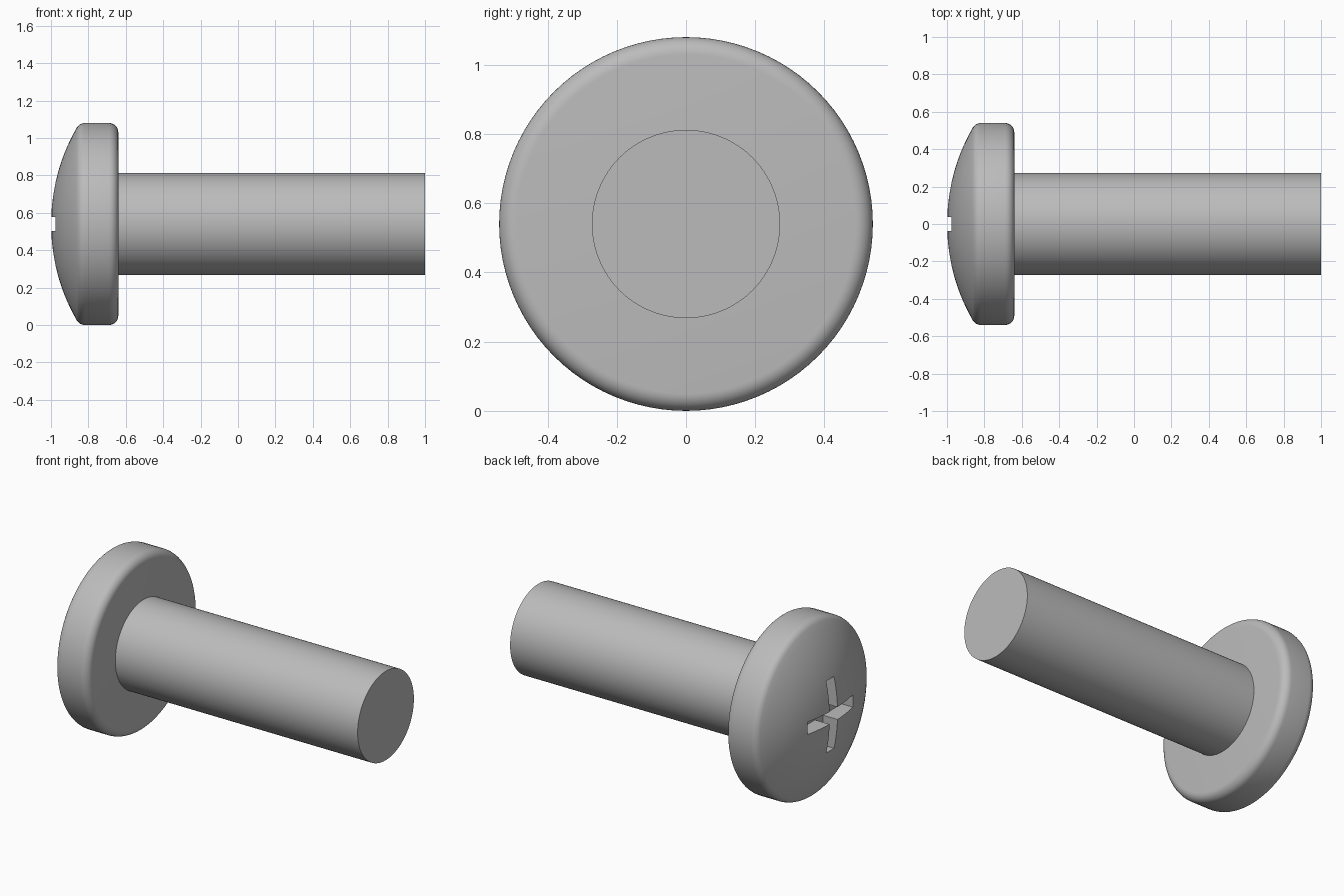
import bpy, bmesh
from math import sin, cos, pi, asin, sqrt
from mathutils import Matrix, Vector

if "Cube" in bpy.data.objects:
    bpy.data.objects.remove(bpy.data.objects["Cube"], do_unlink=True)

HEAD_R, SHAFT_R = 0.54, 0.272
FRONT, SEAT, TIP = -1.0, -0.64, 1.0
DOME_R, FILLET = 1.03, 0.05
SEGMENTS = 96

steel = bpy.data.materials.new("plain_grey_steel")
steel.use_nodes = True
grey = (0.5, 0.5, 0.5, 1)
steel.diffuse_color = grey
steel.node_tree.nodes["Principled BSDF"].inputs["Base Color"].default_value = grey


def finish(name, bm):
    bmesh.ops.recalc_face_normals(bm, faces=bm.faces)
    mesh = bpy.data.meshes.new(name)
    bm.to_mesh(mesh)
    bm.free()
    mesh.materials.append(steel)
    obj = bpy.data.objects.new(name, mesh)
    bpy.context.collection.objects.link(obj)
    return obj


def select(obj):
    bpy.ops.object.select_all(action='DESELECT')
    obj.select_set(True)
    bpy.context.view_layer.objects.active = obj


def lathe(name, profile):
    """Turn (x, radius) points about the x axis through z = HEAD_R."""
    bm = bmesh.new()
    verts = [bm.verts.new((x, 0, HEAD_R + r)) for x, r in profile]
    edges = [bm.edges.new(pair) for pair in zip(verts, verts[1:])]
    bmesh.ops.spin(bm, geom=verts + edges, cent=(0, 0, HEAD_R), axis=(1, 0, 0),
                   angle=2 * pi, steps=SEGMENTS, use_merge=True)
    bmesh.ops.remove_doubles(bm, verts=bm.verts, dist=1e-5)
    return finish(name, bm)


def arc(cx, cr, radius, start, end, steps):
    """Profile arc; angle 0 points to -x, a quarter turn points outward."""
    angles = [start + (end - start) * i / steps for i in range(steps + 1)]
    return [(cx - radius * cos(a), cr + radius * sin(a)) for a in angles]


# Domed head with rounded rim
rim = HEAD_R - FILLET
blend = asin(rim / (DOME_R - FILLET))
dome_x = FRONT + DOME_R
front_x = dome_x - sqrt((DOME_R - FILLET) ** 2 - rim ** 2)
profile = arc(dome_x, 0, DOME_R, 0, blend, 14)
profile += arc(front_x, rim, FILLET, blend, pi / 2, 6)[1:]
profile += arc(SEAT - FILLET, rim, FILLET, pi / 2, pi, 8)
profile.append((SEAT, 0))
head = lathe("screw_head", profile)

# Plain shaft, slightly sunk into the head
shaft = lathe("shaft", [(SEAT - 0.01, 0), (SEAT - 0.01, SHAFT_R), (TIP, SHAFT_R), (TIP, 0)])

# Cross recess cut into the dome
for length, width in ((0.44, 0.076), (0.076, 0.44)):
    bm = bmesh.new()
    bmesh.ops.create_cube(bm, size=1, matrix=Matrix.LocRotScale(
        Vector((FRONT, 0, HEAD_R)), None, Vector((0.2, length, width))))
    cutter = finish("slot_cutter", bm)
    cutter.hide_render = True
    select(head)
    cut = head.modifiers.new("slot", 'BOOLEAN')
    cut.operation = 'DIFFERENCE'
    cut.solver = 'EXACT'
    cut.object = cutter
    bpy.ops.object.modifier_apply(modifier=cut.name)
    bpy.data.objects.remove(cutter, do_unlink=True)

for part in (head, shaft):
    select(part)
    bpy.ops.object.shade_smooth_by_angle(angle=pi / 6)
